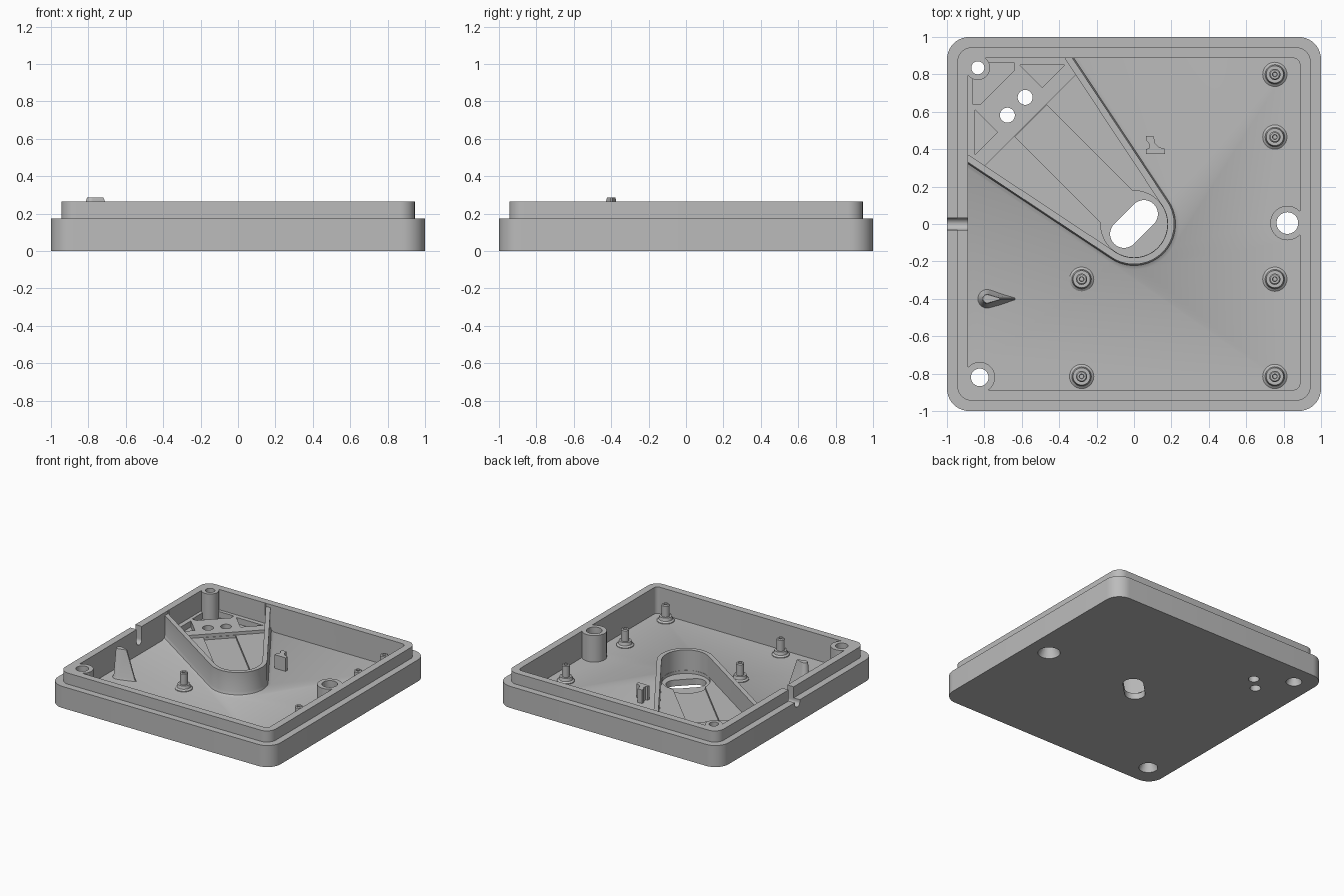
import bpy, bmesh
from math import sin, cos, pi, radians, sqrt
from mathutils import Vector

if "Cube" in bpy.data.objects:
    bpy.data.objects.remove(bpy.data.objects["Cube"])

grey = bpy.data.materials.new("housing grey")
grey.use_nodes = True
grey.diffuse_color = (0.5, 0.5, 0.5, 1)
grey.node_tree.nodes["Principled BSDF"].inputs["Base Color"].default_value = (0.5, 0.5, 0.5, 1)

FLOOR, STEP, PLATE, FENCE, TOP = 0.05, 0.075, 0.1, 0.24, 0.265


# Outline helpers
def arc(x, y, r, a0, a1, n):
    return [(x + r * cos(radians(a0 + (a1 - a0) * i / n)),
             y + r * sin(radians(a0 + (a1 - a0) * i / n))) for i in range(n + 1)]


def circle(x, y, r, n=40):
    return arc(x, y, r, 0, 360, n)[:-1]


def rounded_square(h, r):
    pts = []
    for k, (sx, sy) in enumerate([(1, 1), (-1, 1), (-1, -1), (1, -1)]):
        pts += arc(sx * (h - r), sy * (h - r), r, 90 * k, 90 * k + 90, 10)
    return pts


def mirror(p):
    """Reflect across the diagonal running to the back right corner."""
    return (-p[1], -p[0])


SIDE = radians(33.5)


def fence_point(off, t):
    """Point along one straight side of the V, at an offset from its axis."""
    return (off * cos(SIDE) - t * sin(SIDE), off * sin(SIDE) + t * cos(SIDE))


def fence_outline(off, t):
    a = fence_point(off, t)
    return arc(0, 0, off, -123.5, 33.5, 36) + [a, mirror(a)]


def diagonal_box(half, s0, s1):
    pts = [(-half, s0), (half, s0), (half, s1), (-half, s1)]
    return [((u - s) / sqrt(2), (u + s) / sqrt(2)) for u, s in pts]


# Solid helpers
def loft(name, layers, bevel=0.0):
    """Stack outlines of equal length: a list of (outline, z)."""
    bm = bmesh.new()
    rings = [[bm.verts.new((x, y, z)) for x, y in pts] for pts, z in layers]
    n = len(rings[0])
    bottom = bm.faces.new(rings[0][::-1])
    bm.faces.new(rings[-1])
    for lo, hi in zip(rings, rings[1:]):
        for i in range(n):
            j = (i + 1) % n
            bm.faces.new((lo[i], lo[j], hi[j], hi[i]))
    if bevel:
        bmesh.ops.bevel(bm, geom=list(bottom.edges), offset=bevel, segments=5,
                        profile=0.5, affect='EDGES')
    bmesh.ops.recalc_face_normals(bm, faces=bm.faces)
    mesh = bpy.data.meshes.new(name)
    bm.to_mesh(mesh)
    bm.free()
    mesh.materials.append(grey)
    ob = bpy.data.objects.new(name, mesh)
    bpy.context.scene.collection.objects.link(ob)
    return ob


def prism(pts, z0, z1, name="tool"):
    return loft(name, [(pts, z0), (pts, z1)])


def combine(target, tool, op):
    mod = target.modifiers.new("join", 'BOOLEAN')
    mod.object, mod.operation, mod.solver = tool, op, 'EXACT'
    bpy.context.view_layer.objects.active = target
    bpy.ops.object.modifier_apply(modifier=mod.name)
    bpy.data.objects.remove(tool)


def add(tool):
    combine(housing, tool, 'UNION')


def cut(tool):
    combine(housing, tool, 'DIFFERENCE')


# Tray with a stepped lip and a filleted cavity
housing = prism(rounded_square(1, 0.12), 0, 0.175, "housing")
add(prism(rounded_square(0.945, 0.08), 0.1, TOP))
inside = rounded_square(0.887, 0.035)
cut(loft("cavity", [(inside, FLOOR), (inside, 0.4)], bevel=0.03))

# V-shaped fence around the slot, flared at its foot
add(loft("fence", [(fence_outline(0.245, 0.94), 0.04), (fence_outline(0.243, 0.94), FLOOR),
                   (fence_outline(0.222, 0.945), 0.062), (fence_outline(0.215, 0.95), 0.085),
                   (fence_outline(0.215, 0.95), FENCE)]))
cut(prism(fence_outline(0.18, 0.95), STEP, 0.4))

# Corner platform
near, far = fence_point(0.19, 0.838), fence_point(0.19, 0.96)
add(prism([near, far, (-0.91, 0.91), mirror(far), mirror(near)], 0.03, PLATE))

# Screw bosses: x, y, boss radius, hole radius, countersink radius
bosses = [(-0.835, 0.835, 0.065, 0.035, 0.058),
          (-0.825, -0.82, 0.082, 0.047, 0.07),
          (0.82, 0.005, 0.092, 0.058, 0.082)]

# Platform pockets
triangle = [(-0.61, 0.85), (-0.49, 0.73), (-0.37, 0.85)]
cut(prism(triangle, FLOOR, 0.2))
cut(prism([mirror(p) for p in triangle][::-1], FLOOR, 0.2))
cut(prism([(-0.86, 0.86), (-0.86, 0.64), (-0.82, 0.64), (-0.64, 0.82), (-0.64, 0.86)],
          FLOOR, 0.2))

for x, y, r, hole, sink in bosses:
    add(prism(circle(x, y, r), 0.03, TOP))
for x, y, r, hole, sink in bosses:
    cut(prism(circle(x, y, hole), -0.1, 0.4))
    cut(loft("sink", [(circle(x, y, sink), -0.01), (circle(x, y, sink), 0.015),
                      (circle(x, y, hole * 0.98), 0.06)]))

# Recessed channel and round seat within the V
cut(prism(diagonal_box(0.12, 0.05, 0.78), FLOOR + 0.005, 0.2))
cut(prism(circle(0, 0, 0.178, 60), FLOOR, 0.2))

# Slot and the two platform holes
c = 0.053
cut(prism(arc(c, c, 0.075, -45, 135, 16) + arc(-c, -c, 0.075, 135, 315, 16), -0.1, 0.3))
for x, y in [(-0.582, 0.677), (-0.677, 0.582)]:
    cut(prism(circle(x, y, 0.04), -0.1, 0.3))

# Round-bottomed cable notch in the wall
notch = loft("notch", [(arc(0, 0.16, 0.032, 180, 360, 14) + [(0.032, 0.4), (-0.032, 0.4)], z)
                       for z in (-1.1, -0.87)])
for v in notch.data.vertices:
    v.co = Vector((v.co.z, v.co.x, v.co.y))
cut(notch)
parts = [housing]

# Board standoffs with flared feet, a collar, a pin and a dimple
profile = [(0.065, 0.04), (0.065, 0.056), (0.052, 0.066), (0.046, 0.09), (0.03, 0.09),
           (0.03, 0.178), (0.024, 0.185), (0.013, 0.185), (0.011, 0.165)]
for i, (x, y) in enumerate([(0.753, 0.8), (0.753, 0.465), (0.753, -0.295),
                            (0.753, -0.815), (-0.28, -0.295), (-0.28, -0.815)]):
    parts.append(loft("standoff_%d" % (i + 1), [(circle(x, y, r, 28), z) for r, z in profile]))


# Tapered teardrop fin
def teardrop(x, r, tip):
    return arc(x, -0.4, r, 70, 290, 20) + [(tip, -0.405), (tip, -0.395)]


parts.append(loft("locating_fin", [(teardrop(-0.785, 0.055, -0.63), 0.04),
                                   (teardrop(-0.785, 0.042, -0.645), 0.065),
                                   (teardrop(-0.785, 0.026, -0.715), 0.275),
                                   (teardrop(-0.785, 0.022, -0.72), 0.285)]))

# Small angled bracket
parts.append(prism([(0.065, 0.375), (0.165, 0.375), (0.165, 0.402), (0.135, 0.41),
                    (0.113, 0.432), (0.105, 0.47), (0.065, 0.47), (0.065, 0.448),
                    (0.08, 0.43), (0.08, 0.405), (0.065, 0.4)], 0.04, 0.16, "bracket"))

# Smooth curved sides, keep hard edges
bpy.ops.object.select_all(action='DESELECT')
for ob in parts:
    ob.select_set(True)
bpy.context.view_layer.objects.active = housing
bpy.ops.object.shade_smooth_by_angle(angle=radians(30))
